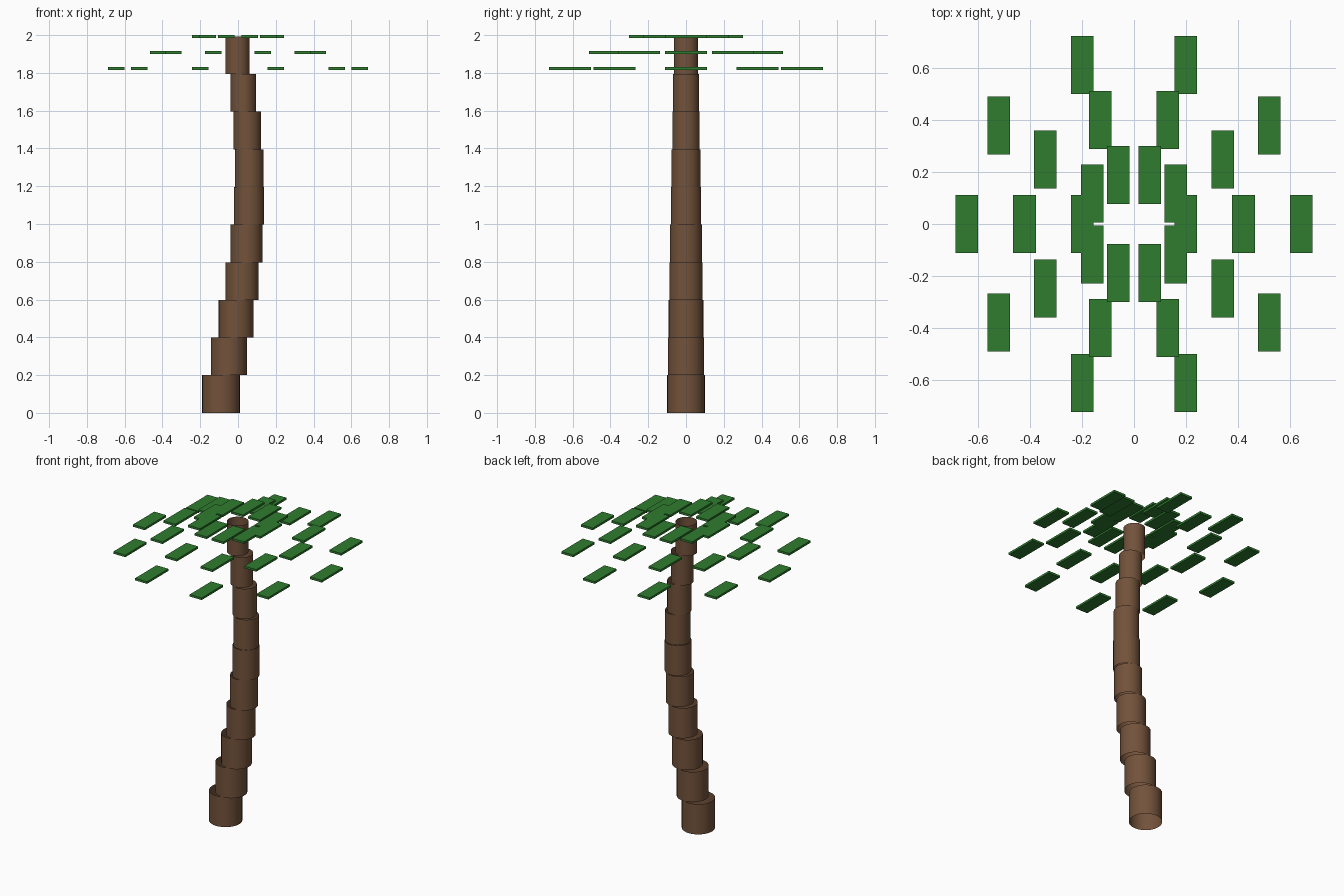
import bpy
from math import sin, cos, tau

cube = bpy.data.objects.get("Cube")
if cube:
    bpy.data.objects.remove(cube, do_unlink=True)


def make_material(name, color):
    mat = bpy.data.materials.new(name)
    mat.use_nodes = True
    mat.diffuse_color = (*color, 1)
    mat.node_tree.nodes["Principled BSDF"].inputs["Base Color"].default_value = (*color, 1)
    return mat


bark = make_material("bark_brown", (0.17, 0.085, 0.043))
green = make_material("leaf_green", (0.028, 0.2, 0.028))

SEGMENTS = 10
SEGMENT_HEIGHT = 0.1993
TRUNK_TOP = SEGMENTS * SEGMENT_HEIGHT

# Trunk: stacked open tubes, shrinking upwards and following a sine curve
for i in range(SEGMENTS):
    x = 0.15 * sin(0.28 * i) - 0.09
    bpy.ops.mesh.primitive_cylinder_add(
        vertices=32, radius=0.0995 - 0.0039 * i, depth=SEGMENT_HEIGHT,
        end_fill_type='NOTHING', location=(x, 0, (i + 0.5) * SEGMENT_HEIGHT))
    tube = bpy.context.object
    tube.name = f"trunk_segment_{i + 1}"
    tube.data.materials.append(bark)
    bpy.ops.object.shade_smooth_by_angle()

# Leaves: three drooping rings of flat, unrotated plates
LEAVES = 10
for ring in range(3):
    radius = 0.199 + 0.223 * ring
    z = TRUNK_TOP - 0.085 * ring
    for k in range(LEAVES):
        angle = tau * k / LEAVES
        bpy.ops.mesh.primitive_cube_add(
            size=1, location=(radius * cos(angle), radius * sin(angle), z))
        leaf = bpy.context.object
        leaf.name = f"leaf_ring{ring + 1}_{k + 1}"
        leaf.scale = (0.087, 0.223, 0.014)
        bpy.ops.object.transform_apply(location=False, rotation=False, scale=True)
        leaf.data.materials.append(green)
